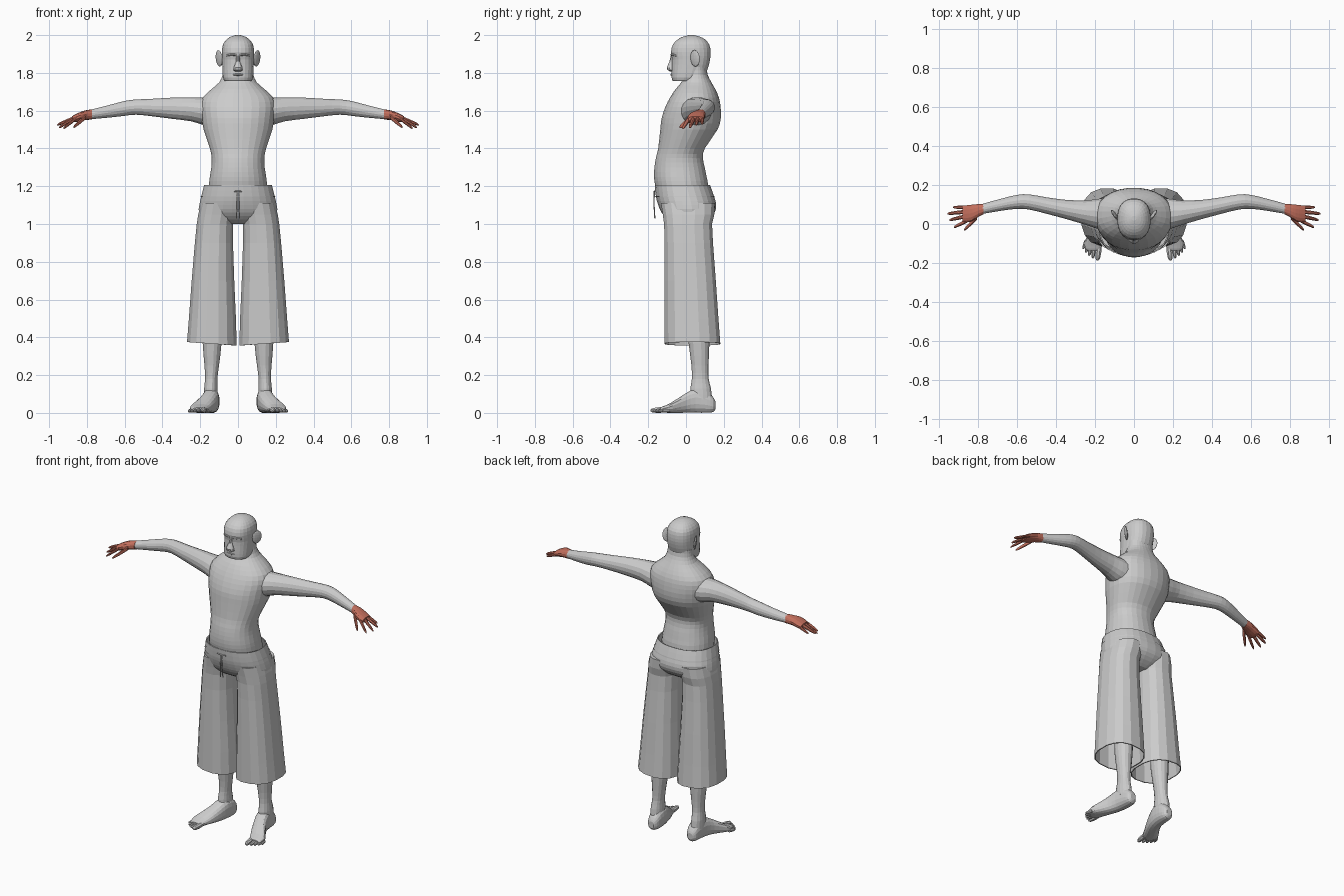
import bpy, bmesh, math
from mathutils import Matrix, Vector


def material(name, rgb):
    m = bpy.data.materials.new(name)
    m.diffuse_color = (*rgb, 1)
    return m


GREY = material("plain grey", (0.6, 0.6, 0.6))
SALMON = material("salmon", (0.55, 0.16, 0.11))


def catmull(rings, steps):
    """Smoothly resample a list of rings."""
    out = []
    n = len(rings)
    for i in range(n - 1):
        p = [rings[min(max(i + k, 0), n - 1)] for k in (-1, 0, 1, 2)]
        for s in range(steps):
            t = s / steps
            out.append([0.5 * (2 * b + (c - a) * t + (2 * a - 5 * b + 4 * c - d) * t * t
                               + (3 * b - a - 3 * c + d) * t ** 3)
                        for a, b, c, d in zip(*p)])
    out.append(list(rings[-1]))
    return out


def loft(bm, axis, rings, sides=16, power=2.2, steps=2, caps=(True, True)):
    """Rings are (position on axis, low and high bound on each of the other two axes)."""
    others = [k for k in range(3) if k != axis]
    loops = []
    for t, a0, a1, b0, b1 in catmull(rings, steps):
        loop = []
        for k in range(sides):
            ang = 2 * math.pi * (k + 0.5) / sides
            c, s = math.cos(ang), math.sin(ang)
            co = [0, 0, 0]
            co[axis] = t
            co[others[0]] = (a0 + a1) / 2 + (a1 - a0) / 2 * math.copysign(abs(c) ** (2 / power), c)
            co[others[1]] = (b0 + b1) / 2 + (b1 - b0) / 2 * math.copysign(abs(s) ** (2 / power), s)
            loop.append(bm.verts.new(co))
        loops.append(loop)
    for A, B in zip(loops, loops[1:]):
        for k in range(sides):
            j = (k + 1) % sides
            bm.faces.new((A[k], A[j], B[j], B[k]))
    if caps[0]:
        bm.faces.new(loops[0])
    if caps[1]:
        bm.faces.new(loops[-1])


def digit(bm, axis, base, tip, r):
    """Tapered finger or toe."""
    base, tip = Vector(base), Vector(tip)
    others = [k for k in range(3) if k != axis]
    rings = []
    for t, f in ((0, 1), (0.35, 1.05), (0.7, 0.9), (0.9, 0.7), (1, 0.3)):
        p = base.lerp(tip, t)
        a, b = p[others[0]], p[others[1]]
        rings.append((p[axis], a - r * f, a + r * f, b - r * f, b + r * f))
    loft(bm, axis, rings, 8, 2, 1)


def finish(name, bm, mat, mirror=False, thickness=0):
    bmesh.ops.recalc_face_normals(bm, faces=bm.faces[:])
    me = bpy.data.meshes.new(name)
    bm.to_mesh(me)
    bm.free()
    me.materials.append(mat)
    ob = bpy.data.objects.new(name, me)
    bpy.context.collection.objects.link(ob)
    if thickness:
        m = ob.modifiers.new("cloth", 'SOLIDIFY')
        m.thickness = thickness
    if mirror:
        m = ob.modifiers.new("both sides", 'MIRROR')
        m.use_mirror_merge = False
    return ob


def sym(rows):
    """Rows (z, half width, front, back) to loft rings."""
    return [(z, -w, w, f, b) for z, w, f, b in rows]


# torso and neck
bm = bmesh.new()
loft(bm, 2, sym([(1.12, .155, -.14, .11), (1.2, .155, -.163, .118), (1.25, .15, -.17, .11),
                 (1.3, .142, -.168, .1), (1.35, .14, -.16, .09), (1.4, .15, -.148, .1),
                 (1.5, .183, -.137, .168), (1.56, .193, -.13, .185), (1.62, .2, -.11, .184),
                 (1.67, .187, -.085, .175), (1.715, .14, -.055, .155), (1.75, .1, -.025, .135),
                 (1.79, .082, -.005, .115), (1.83, .08, 0, .11)]), 28)
finish("torso", bm, GREY)

# head
bm = bmesh.new()
loft(bm, 2, sym([(1.757, .07, -.07, .06), (1.775, .08, -.077, .09), (1.82, .083, -.076, .115),
                 (1.87, .085, -.074, .128), (1.91, .086, -.08, .131), (1.95, .08, -.07, .124),
                 (1.978, .06, -.043, .1), (1.993, .036, -.012, .07), (2.0, .012, .018, .042)]),
     24, 2.35)
finish("head", bm, GREY)

# nose
bm = bmesh.new()
loft(bm, 2, sym([(1.808, .016, -.085, -.06), (1.815, .027, -.098, -.06), (1.828, .024, -.102, -.06),
                 (1.86, .011, -.088, -.06), (1.895, .009, -.079, -.06)]), 10, 2, 1)
finish("nose", bm, GREY)

# brow and lips
bm = bmesh.new()
loft(bm, 0, [(.008, -.083, -.06, 1.888, 1.902), (.035, -.08, -.05, 1.89, 1.906),
             (.062, -.058, -.03, 1.884, 1.9)], 8, 2, 2)
loft(bm, 0, [(0, -.083, -.06, 1.783, 1.799), (.018, -.08, -.06, 1.784, 1.797),
             (.032, -.072, -.06, 1.787, 1.793)], 8, 2, 1)
finish("brow_and_lips", bm, GREY, True)

# ears
bm = bmesh.new()
bmesh.ops.create_uvsphere(bm, u_segments=12, v_segments=8, radius=1)
bmesh.ops.transform(bm, verts=bm.verts[:], matrix=Matrix.Translation((.1, .048, 1.877))
                    @ Matrix.Rotation(-.6, 4, 'Z') @ Matrix.Rotation(.12, 4, 'Y')
                    @ Matrix.Diagonal((.008, .03, .044, 1)))
finish("ear", bm, GREY, True)

# arms
bm = bmesh.new()
loft(bm, 0, [(.1, -.05, .14, 1.5, 1.67), (.19, -.025, .13, 1.525, 1.671), (.25, -.005, .122, 1.543, 1.672),
             (.35, .025, .125, 1.556, 1.67), (.45, .052, .138, 1.569, 1.664), (.54, .074, .153, 1.578, 1.66),
             (.6, .077, .15, 1.572, 1.652), (.68, .068, .131, 1.563, 1.631), (.785, .05, .102, 1.554, 1.604)],
     16, 2)
finish("arm", bm, GREY, True)

# hands with fingers
bm = bmesh.new()
loft(bm, 0, [(.773, .049, .104, 1.553, 1.607), (.8, .035, .103, 1.551, 1.603), (.83, .014, .1, 1.546, 1.595),
             (.86, .008, .097, 1.539, 1.581), (.88, .012, .092, 1.54, 1.57)], 14, 2.3)
for base, tip, r in (((.855, .017, 1.56), (.925, -.017, 1.506), .0105),
                     ((.865, .04, 1.563), (.948, .02, 1.51), .0105),
                     ((.865, .063, 1.562), (.957, .053, 1.525), .0105),
                     ((.855, .085, 1.56), (.93, .086, 1.53), .0095),
                     ((.805, .035, 1.568), (.872, -.031, 1.512), .013)):
    digit(bm, 0, base, tip, r)
finish("hand", bm, SALMON, True)

# trouser hips, open at the waist
bm = bmesh.new()
loft(bm, 2, sym([(1.206, .18, -.166, .128), (1.145, .196, -.16, .15), (1.1, .206, -.148, .161),
                 (1.06, .208, -.13, .152), (1.025, .18, -.1, .12), (1.0, .1, -.06, .08)]),
     28, 2.3, 2, (False, True))
finish("trouser_hips", bm, GREY, thickness=.006)

# waistband seam
bm = bmesh.new()
loft(bm, 2, sym([(1.142, .199, -.163, .153), (1.148, .198, -.164, .152)]), 28, 2.3, 1, (False, False))
finish("waistband_seam", bm, GREY)

# trouser legs, hollow and flared, hem lower on the inside
bm = bmesh.new()
loft(bm, 2, [(1.11, .012, .198, -.135, .155), (1.05, .016, .212, -.125, .152), (1.0, .024, .22, -.118, .14),
             (.9, .025, .23, -.115, .145), (.7, .018, .247, -.115, .16), (.5, .009, .262, -.115, .174),
             (.366, .005, .272, -.115, .184)], 16, 2.4, 1, (True, False))
for v in bm.verts:
    if v.co.z < .4:
        v.co.z += (v.co.x - .14) * .07
finish("trouser_leg", bm, GREY, True, .006)

# drawstring
bm = bmesh.new()
loft(bm, 0, [(0, -.172, -.164, 1.168, 1.178), (.03, -.17, -.162, 1.172, 1.178)], 6, 2, 1)
loft(bm, 2, [(1.172, .001, .007, -.171, -.165), (1.1, .002, .008, -.172, -.166),
             (1.03, .005, .011, -.168, -.162)], 6, 2, 1)
finish("drawstring", bm, GREY, True)

# shins
bm = bmesh.new()
loft(bm, 2, [(.07, .106, .182, .02, .14), (.13, .108, .18, .022, .133), (.18, .109, .175, .03, .121),
             (.25, .1, .178, .028, .12), (.37, .086, .188, .013, .125), (.55, .08, .19, 0, .13),
             (.8, .06, .2, -.05, .12)], 16, 2)
finish("shin", bm, GREY, True)

# feet with toes
bm = bmesh.new()
loft(bm, 1, [(.156, .12, .155, .02, .06), (.143, .107, .17, .004, .085), (.11, .098, .178, 0, .115),
             (.05, .1, .187, 0, .128), (0, .112, .203, 0, .105), (-.05, .132, .232, 0, .073),
             (-.09, .152, .255, 0, .048), (-.125, .168, .25, .002, .034), (-.135, .175, .24, .006, .028)],
     16, 2.5)
for base, tip, r in (((.18, -.12, .016), (.187, -.187, .013), .0155),
                     ((.206, -.12, .014), (.211, -.176, .011), .011),
                     ((.222, -.112, .013), (.23, -.163, .01), .01),
                     ((.236, -.1, .012), (.247, -.147, .01), .01),
                     ((.246, -.085, .012), (.26, -.128, .01), .01)):
    digit(bm, 1, base, tip, r)
finish("foot", bm, GREY, True)
